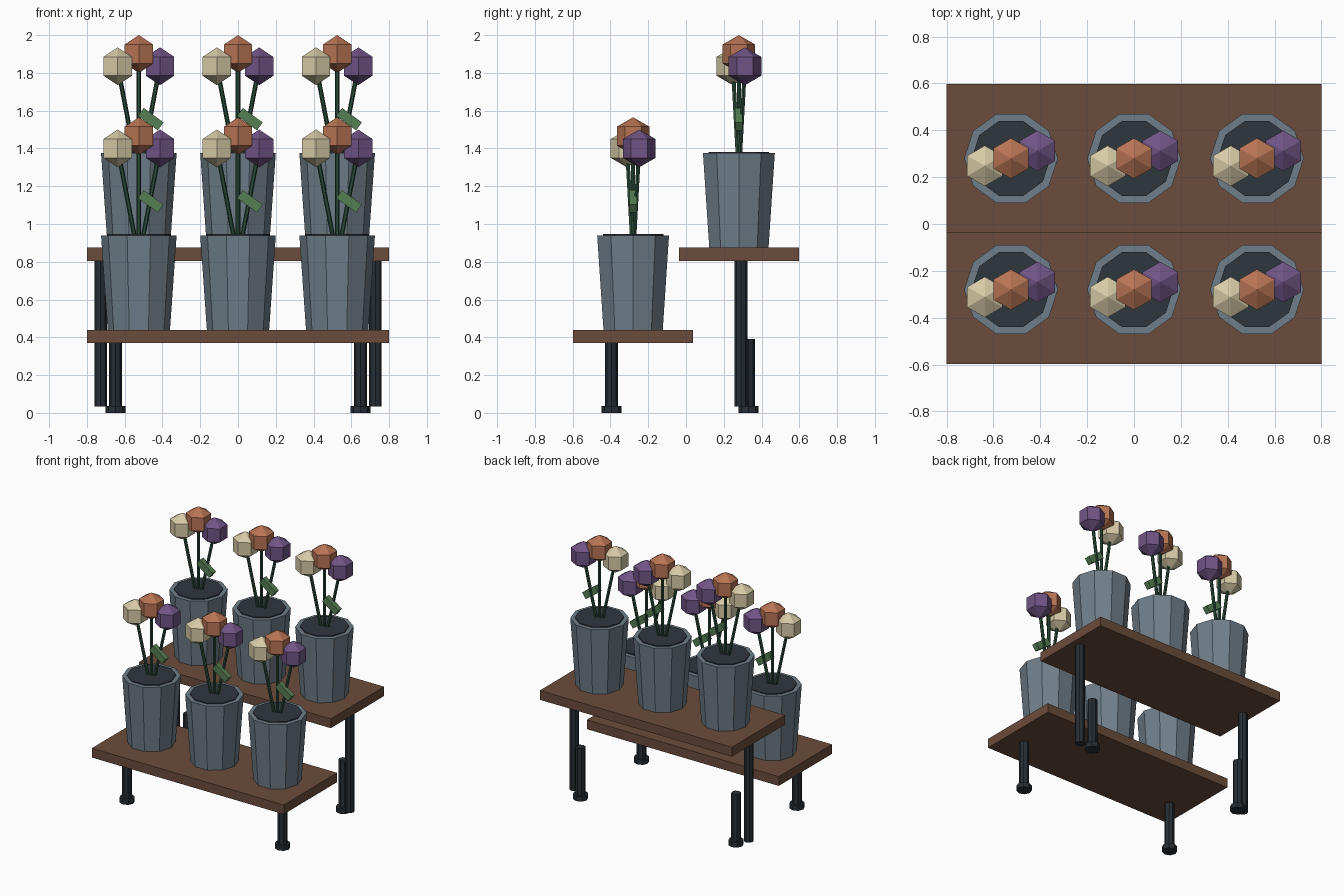
import bpy, bmesh, math
from mathutils import Vector, Matrix

cube = bpy.data.objects.get("Cube")
if cube:
    bpy.data.objects.remove(cube, do_unlink=True)


def material(name, r, g, b):
    def lin(v):
        v /= 255
        return v / 12.92 if v <= 0.04 else ((v + 0.055) / 1.055) ** 2.4
    col = (lin(r), lin(g), lin(b), 1)
    m = bpy.data.materials.new(name)
    m.use_nodes = True
    m.diffuse_color = col
    bsdf = m.node_tree.nodes["Principled BSDF"]
    bsdf.inputs["Base Color"].default_value = col
    bsdf.inputs["Roughness"].default_value = 0.8
    return m


WOOD = material("brown wood", 107, 76, 59)
METAL = material("dark metal", 38, 47, 53)
POT = material("slate grey", 112, 127, 138)
SOIL = material("dark soil", 47, 55, 61)
STEM = material("dark green", 42, 76, 58)
LEAF = material("leaf green", 86, 126, 84)
CREAM = material("cream", 214, 202, 166)
ORANGE = material("terracotta", 184, 116, 84)
PURPLE = material("purple", 112, 84, 134)


def make(name, bm, mat, matrix):
    mesh = bpy.data.meshes.new(name)
    bm.to_mesh(mesh)
    bm.free()
    mesh.materials.append(mat)
    ob = bpy.data.objects.new(name, mesh)
    ob.matrix_world = matrix
    bpy.context.collection.objects.link(ob)
    return ob


def box(name, center, size, mat, tilt=0):
    bm = bmesh.new()
    bmesh.ops.create_cube(bm, size=1)
    bmesh.ops.scale(bm, vec=size, verts=bm.verts)
    return make(name, bm, mat, Matrix.Translation(center) @ Matrix.Rotation(tilt, 4, 'Y'))


def rod(name, start, end, r1, r2, sides, mat):
    """Tapered prism between two points, with a corner on the x axis."""
    a, b = Vector(start), Vector(end)
    bm = bmesh.new()
    bmesh.ops.create_cone(bm, cap_ends=True, segments=sides, radius1=r1, radius2=r2,
                          depth=(b - a).length)
    bmesh.ops.rotate(bm, verts=bm.verts, matrix=Matrix.Rotation(math.pi / 2, 3, 'Z'))
    turn = Vector((0, 0, 1)).rotation_difference(b - a).to_matrix().to_4x4()
    return make(name, bm, mat, Matrix.Translation((a + b) / 2) @ turn)


def bloom(name, center, mat):
    bm = bmesh.new()
    bmesh.ops.create_uvsphere(bm, u_segments=6, v_segments=3, radius=0.1)
    return make(name, bm, mat, Matrix.Translation(center))


def potted_flowers(x, y, z):
    # Pot with a soil disc just proud of the rim
    rod("pot", (x, y, z), (x, y, z + 0.5), 0.165, 0.2, 10, POT)
    rod("soil", (x, y, z + 0.46), (x, y, z + 0.507), 0.168, 0.168, 10, SOIL)
    # Three stems fanning out to faceted blooms
    for name, side, height, mat in (("cream", -1, 0.96, CREAM),
                                    ("orange", 0, 1.025, ORANGE),
                                    ("purple", 1, 0.96, PURPLE)):
        head = (x + side * 0.112, y + side * 0.032, z + height)
        base = (x + side * 0.02, y + side * 0.006, z + 0.48)
        rod(name + "_stem", base, head, 0.012, 0.012, 6, STEM)
        bloom(name + "_bloom", head, mat)
    # Single angled leaf
    box("leaf", (x + 0.063, y, z + 0.68), (0.13, 0.04, 0.052), LEAF, math.radians(36))


# Two stepped shelves, each with a row of pots
for name, y, top in (("lower_shelf", -0.28, 0.44), ("upper_shelf", 0.28, 0.875)):
    box(name, (0, y, top - 0.035), (1.6, 0.635, 0.07), WOOD)
    for x in (-0.525, 0, 0.525):
        potted_flowers(x, y, top)

# Legs, mirrored left and right
for s in (-1, 1):
    for name, y, top in (("front", -0.395, 0.38), ("back", 0.33, 0.39)):
        x = s * 0.648
        rod(name + "_leg", (x, y, 0), (x, y, top), 0.034, 0.034, 8, METAL)
        rod(name + "_foot", (x, y, 0), (x, y, 0.037), 0.053, 0.053, 8, METAL)
    x = s * 0.727
    rod("tall_leg", (x, 0.292, 0.035), (x, 0.292, 0.82), 0.034, 0.034, 8, METAL)
